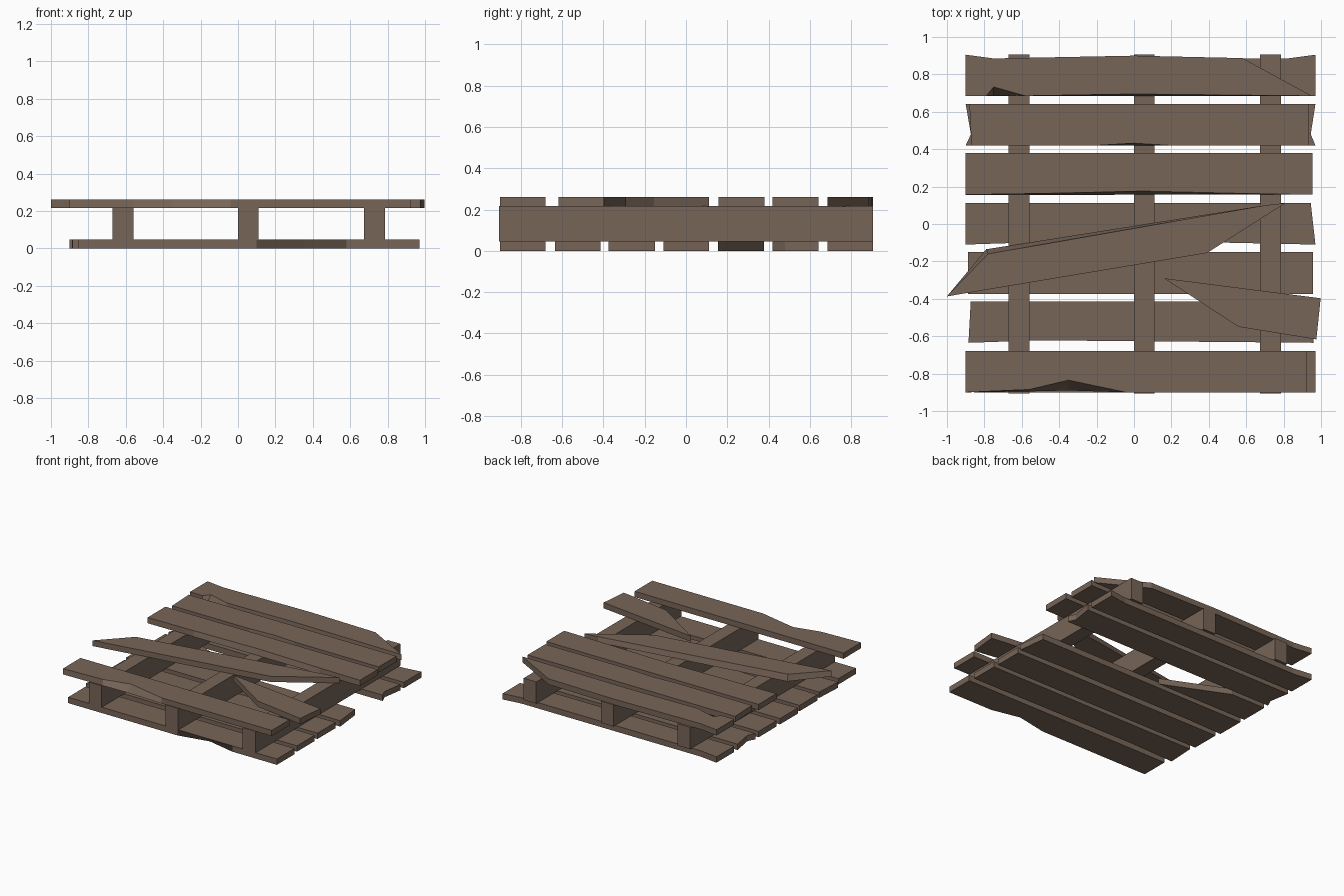
import bpy, bmesh

wood = bpy.data.materials.new("weathered_brown_wood")
wood.diffuse_color = (0.185, 0.13, 0.097, 1)


def plank(name, points, z0, z1):
    """Prism from an outline (counter-clockwise); a point (x, y, dx, dy)
    shifts its lower corner, giving a sloping chip."""
    bm = bmesh.new()
    top, low = [], []
    for p in points:
        dx, dy = p[2:] if len(p) == 4 else (0, 0)
        top.append(bm.verts.new((p[0], p[1], z1)))
        low.append(bm.verts.new((p[0] + dx, p[1] + dy, z0)))
    bm.faces.new(top)
    bm.faces.new(low[::-1])
    n = len(points)
    for i in range(n):
        j = (i + 1) % n
        bm.faces.new((low[i], low[j], top[j], top[i]))
    bmesh.ops.triangulate(bm, faces=[f for f in bm.faces if len(f.verts) > 4])
    bmesh.ops.recalc_face_normals(bm, faces=bm.faces)
    mesh = bpy.data.meshes.new(name)
    bm.to_mesh(mesh)
    bm.free()
    mesh.materials.append(wood)
    ob = bpy.data.objects.new(name, mesh)
    bpy.context.collection.objects.link(ob)


# Three stringers running front to back
for name, x in (("left", -0.67), ("middle", 0.0), ("right", 0.675)):
    plank(name + "_stringer",
          [(x, -0.905), (x + 0.11, -0.905), (x + 0.11, 0.905), (x, 0.905)], 0.045, 0.217)

# Lower deck boards, front to back
lower = [
    [(-0.855, -0.9), (0.1, -0.9), (0.35, -0.9, 0, 0.05), (0.58, -0.9),
     (0.97, -0.9), (0.97, -0.68), (-0.855, -0.68)],
    [(-0.885, -0.635), (-0.5, -0.622), (0.96, -0.635), (0.96, -0.415), (-0.873, -0.415)],
    [(-0.887, -0.375), (0.957, -0.375), (0.957, -0.15), (-0.887, -0.15)],
    [(-0.9, -0.11), (-0.6, -0.1), (0.5, -0.1), (0.97, -0.11), (0.945, 0.112), (-0.9, 0.112)],
    # broken off diagonally
    [(-0.9, 0.155), (-0.1, 0.155), (-0.6, 0.378), (-0.9, 0.378)],
    [(-0.9, 0.42), (0.97, 0.42), (0.945, 0.48), (0.97, 0.642), (-0.9, 0.642), (-0.872, 0.48)],
    [(-0.9, 0.685), (0.97, 0.685), (0.97, 0.905), (0.82, 0.885), (0.55, 0.885),
     (-0.75, 0.885), (-0.9, 0.905)],
]
for i, pts in enumerate(lower):
    plank(f"lower_board_{i + 1}", pts, 0.0, 0.046)

# Upper deck boards, with chips, and two loose broken pieces
upper = {
    "upper_front_board": [(-0.9, -0.9), (-0.56, -0.885, 0, -0.01), (-0.35, -0.835, 0, 0.0 - 0.055),
                          (-0.04, -0.9), (0.925, -0.9), (0.925, -0.68), (-0.9, -0.68)],
    "loose_short_piece": [(0.16, -0.29), (0.56, -0.55), (0.975, -0.617), (0.998, -0.397)],
    "loose_diagonal_board": [(-1.0, -0.387), (0.39, -0.155), (0.81, 0.112),
                             (0.70, 0.1), (-0.78, -0.16, -0.01, 0.025)],
    "upper_middle_board": [(-0.9, 0.157), (-0.5, 0.163, 0, -0.006), (0.05, 0.176, 0, -0.018),
                           (0.6, 0.163, 0, -0.006), (0.955, 0.157), (0.955, 0.38), (-0.9, 0.38)],
    "upper_notched_board": [(-0.87, 0.42), (-0.2, 0.42), (0.0, 0.432, 0, -0.012), (0.2, 0.42),
                            (0.935, 0.42), (0.935, 0.642), (-0.88, 0.642), (-0.872, 0.48)],
    "upper_back_board": [(-0.9, 0.685), (-0.79, 0.685), (-0.75, 0.733, 0, -0.045), (-0.58, 0.685),
                         (0.0, 0.695, 0, -0.01), (0.95, 0.685), (0.58, 0.887), (0.0, 0.9),
                         (-0.75, 0.885), (-0.9, 0.905)],
}
for name, pts in upper.items():
    plank(name, pts, 0.215, 0.26)
